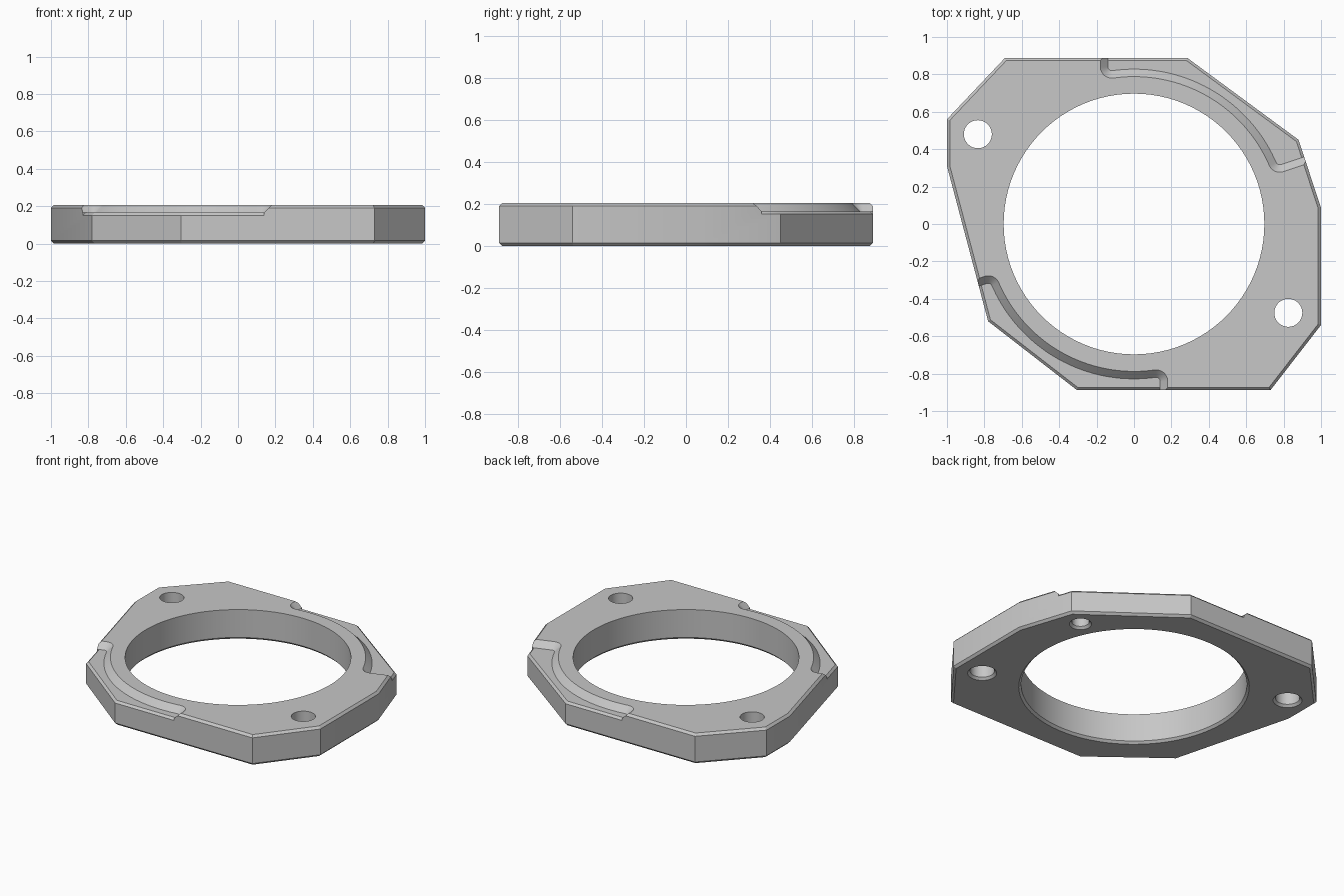
import bpy
import bmesh
from math import sin, cos, pi, radians
from mathutils import Vector

cube = bpy.data.objects.get("Cube")
if cube:
    bpy.data.objects.remove(cube)

HEIGHT, CHAMFER, LEDGE = 0.205, 0.015, 0.165
OUTLINE = [(-0.305, -0.888), (0.73, -0.888), (1, -0.54), (1, 0.085), (0.88, 0.45),
           (0.285, 0.888), (-0.69, 0.888), (-1, 0.56), (-1, 0.31), (-0.78, -0.52)]

grey = bpy.data.materials.new("plain grey")
grey.use_nodes = True
COLOUR = (0.57, 0.57, 0.57, 1)
grey.diffuse_color = COLOUR
grey.node_tree.nodes["Principled BSDF"].inputs["Base Color"].default_value = COLOUR


def offset(points, d):
    """Grow a counter-clockwise polygon by d with mitred corners."""
    pts = [Vector(p) for p in points]
    out = []
    for i, p in enumerate(pts):
        a = (p - pts[i - 1]).normalized()
        b = (pts[(i + 1) % len(pts)] - p).normalized()
        na, nb = Vector((a.y, -a.x)), Vector((b.y, -b.x))
        out.append(p + (na + nb) * d / (1 + na.dot(nb)))
    return out


def loft(name, layers):
    """Closed solid through (polygon, z) layers from bottom to top."""
    bm = bmesh.new()
    rings = [[bm.verts.new((p[0], p[1], z)) for p in poly] for poly, z in layers]
    n = len(rings[0])
    bm.faces.new(rings[0][::-1])
    bm.faces.new(rings[-1])
    for low, high in zip(rings, rings[1:]):
        for i in range(n):
            j = (i + 1) % n
            bm.faces.new((low[i], low[j], high[j], high[i]))
    bmesh.ops.recalc_face_normals(bm, faces=bm.faces)
    mesh = bpy.data.meshes.new(name)
    bm.to_mesh(mesh)
    bm.free()
    mesh.materials.append(grey)
    ob = bpy.data.objects.new(name, mesh)
    bpy.context.collection.objects.link(ob)
    return ob


def chamfered_plate(name, outline, height):
    inner = offset(outline, -CHAMFER)
    return loft(name, [(inner, 0), (outline, CHAMFER),
                       (outline, height - CHAMFER), (inner, height)])


def circle(x, y, r, n):
    return [(x + r * cos(2 * pi * i / n), y + r * sin(2 * pi * i / n)) for i in range(n)]


def hole_cutter(name, x, y, r, top, n):
    """Round cutter whose lower rim is countersunk."""
    return loft(name, [(circle(x, y, r + 2 * CHAMFER, n), -CHAMFER),
                       (circle(x, y, r, n), CHAMFER), (circle(x, y, r, n), top)])


def cut(target, cutter):
    mod = target.modifiers.new("cut", 'BOOLEAN')
    mod.operation = 'DIFFERENCE'
    mod.solver = 'EXACT'
    mod.object = cutter
    bpy.context.view_layer.objects.active = target
    bpy.ops.object.modifier_apply(modifier=mod.name)
    bpy.data.objects.remove(cutter)


def arc(cx, cy, r, start, end, n):
    return [(cx + r * cos(radians(start + (end - start) * i / n)),
             cy + r * sin(radians(start + (end - start) * i / n))) for i in range(n + 1)]


# Floor shape of a curved edge recess, open towards the outside of the plate
R, FILLET = 0.828, 0.022
A0, A1, OUT = 23.5, 98, 18.5
c0 = ((R + FILLET) * cos(radians(A0)), (R + FILLET) * sin(radians(A0)))
c1 = ((R + FILLET) * cos(radians(A1)), (R + FILLET) * sin(radians(A1)))
inner_edge = (arc(*c1, FILLET, 180, 180 + A1, 6) + arc(0, 0, R, A1, A0, 40)[1:-1]
              + arc(*c0, FILLET, 180 + A0, 270 + OUT, 6))
last, first = inner_edge[-1], inner_edge[0]
floor = inner_edge + [(last[0] + 0.6 * cos(radians(OUT)), last[1] + 0.6 * sin(radians(OUT))),
                      (1.3, 1.3), (first[0], 1.3)]

# Main plate with its recesses on two opposite sides
plate = chamfered_plate("plate", OUTLINE, HEIGHT)
for s in (1, -1):
    shape = [(s * x, s * y) for x, y in floor]
    slope = loft("recess_cutter", [(shape, LEDGE), (offset(shape, 0.07), LEDGE + 0.07)])
    rim = loft("rim_cutter", [(shape, LEDGE - 2 * CHAMFER), (shape, 0.3)])
    cut(rim, chamfered_plate("ledge_form", offset(OUTLINE, 0.001), LEDGE))
    cut(plate, rim)
    cut(plate, slope)

# Central bore, two through holes and a blind hole underneath
cut(plate, hole_cutter("bore_cutter", 0, 0, 0.697, 0.4, 96))
cut(plate, hole_cutter("hole_cutter", -0.835, 0.48, 0.075, 0.4, 32))
cut(plate, hole_cutter("hole_cutter", 0.825, -0.475, 0.075, 0.4, 32))
cut(plate, hole_cutter("pin_cutter", 0.75, 0.38, 0.054, 0.1, 32))

bpy.ops.object.select_all(action='DESELECT')
plate.select_set(True)
bpy.context.view_layer.objects.active = plate
bpy.ops.object.shade_smooth_by_angle(angle=radians(25))
